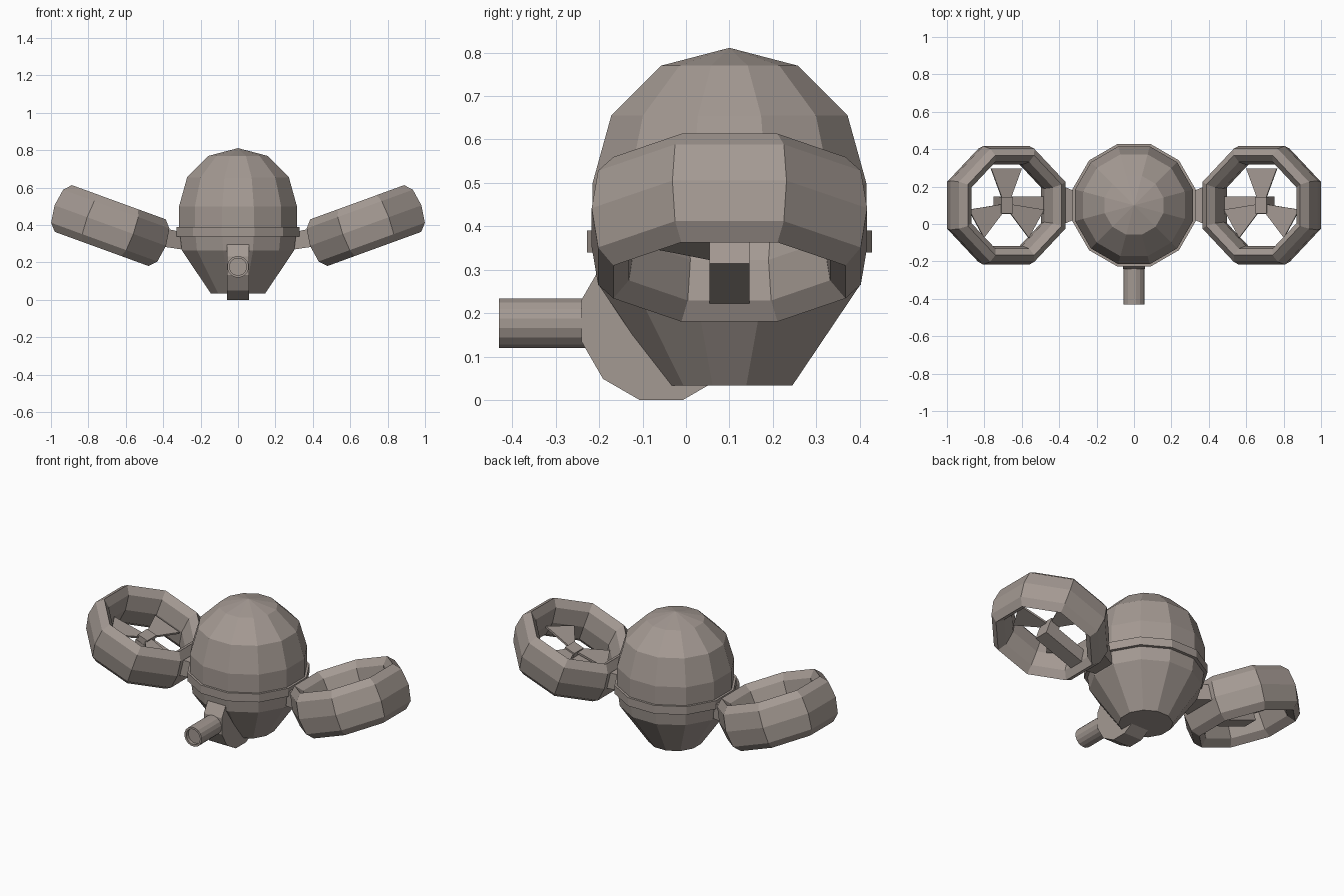
import bpy, bmesh, math
from mathutils import Matrix, Vector

if "Cube" in bpy.data.objects:
    bpy.data.objects.remove(bpy.data.objects["Cube"])

mat = bpy.data.materials.new("warm_grey")
mat.diffuse_color = (0.37, 0.32, 0.29, 1)
mat.use_nodes = True
mat.node_tree.nodes["Principled BSDF"].inputs["Base Color"].default_value = mat.diffuse_color
CY = 0.10  # y of the body axis


def finish(name, bm, matrix=Matrix()):
    bmesh.ops.remove_doubles(bm, verts=bm.verts, dist=1e-5)
    bmesh.ops.transform(bm, matrix=matrix, verts=bm.verts)
    bmesh.ops.recalc_face_normals(bm, faces=bm.faces)
    me = bpy.data.meshes.new(name)
    bm.to_mesh(me)
    bm.free()
    me.materials.append(mat)
    ob = bpy.data.objects.new(name, me)
    bpy.context.collection.objects.link(ob)
    return ob


def lathe(name, profile, sides, matrix=Matrix(), closed=False):
    """Turn (flat radius, height) points round z, with flats facing the axes."""
    bm = bmesh.new()
    k = 1 / math.cos(math.pi / sides)
    rings = []
    for r, z in profile:
        rings.append([bm.verts.new((r * k * math.cos(a), r * k * math.sin(a), z))
                      for a in ((i + 0.5) * math.tau / sides for i in range(sides))])
    pairs = list(zip(rings, rings[1:]))
    if closed:
        pairs.append((rings[-1], rings[0]))
    for a, b in pairs:
        for i in range(sides):
            j = (i + 1) % sides
            bm.faces.new((a[i], a[j], b[j], b[i]))
    return finish(name, bm, matrix)


def loft(name, a, b, matrix=Matrix()):
    """Solid between two matching outlines."""
    bm = bmesh.new()
    va = [bm.verts.new(p) for p in a]
    vb = [bm.verts.new(p) for p in b]
    bm.faces.new(va)
    bm.faces.new(vb)
    for i in range(len(va)):
        j = (i + 1) % len(va)
        bm.faces.new((va[i], va[j], vb[j], vb[i]))
    return finish(name, bm, matrix)


def box(name, x0, x1, hy, z0, z1, matrix):
    rect = [(x0, -hy), (x1, -hy), (x1, hy), (x0, hy)]
    return loft(name, [(x, y, z0) for x, y in rect], [(x, y, z1) for x, y in rect], matrix)


# Body: domed head, waist band and tapering base
axis = Matrix.Translation((0, CY, 0))
lathe("head_dome", [(0, 0.811), (0.157, 0.77), (0.272, 0.655), (0.315, 0.5),
                    (0.315, 0.365), (0, 0.365)], 12, axis)
lathe("waist_band", [(0, 0.39), (0.328, 0.39), (0.328, 0.34), (0, 0.34)], 12, axis)
lathe("lower_body", [(0, 0.36), (0.312, 0.36), (0.3, 0.264), (0.145, 0.034), (0, 0.034)], 12, axis)

# Gun: twelve-sided disc mount under the front, with a hollow-ended barrel
lathe("gun_mount", [(0, -0.06), (0.183, -0.06), (0.183, 0.06), (0, 0.06)], 12,
      Matrix.Translation((0, -0.057, 0.183)) @ Matrix.Rotation(math.pi / 2, 4, 'Y'))
lathe("gun_barrel", [(0, 0), (0.057, 0), (0.057, 0.23), (0.045, 0.23), (0.045, 0.21), (0, 0.21)], 16,
      Matrix.Translation((0, -0.2, 0.177)) @ Matrix.Rotation(math.pi / 2, 4, 'X'))

# Ducted fans, tilted up on each side
duct = [(0.267 + 0.05 * math.cos(a), 0.133 * math.sin(a))
        for a in (i * math.tau / 8 for i in range(8))]
for s, side in ((1, "right"), (-1, "left")):
    tilt = (Matrix.Translation((s * 0.683, CY, 0.397))
            @ Matrix.Rotation(math.radians(-20 * s), 4, 'Y'))
    lathe(side + "_fan_duct", duct, 8, tilt, closed=True)
    box(side + "_motor_arm", -0.235 * s, 0.035 * s, 0.046, -0.1, -0.02, tilt)
    box(side + "_fan_hub", -0.033 * s, 0.033 * s, 0.044, -0.02, 0.015, tilt)
    # Three wedge blades
    tri = [(-0.01, 0.0), (0.01, 0.0), (0.087, 0.197), (-0.087, 0.197)]
    for i in range(3):
        loft(f"{side}_fan_blade_{i + 1}", [(x, y, -0.006) for x, y in tri],
             [(x, y, 0.006) for x, y in tri],
             tilt @ Matrix.Rotation(i * math.tau / 3, 4, 'Z'))

    # Flared bracket joining the duct to the body
    def end(x, h, z0, z1):
        return [(s * x, CY - h, z0), (s * x, CY + h, z0), (s * x, CY + h, z1), (s * x, CY - h, z1)]
    loft(side + "_bracket", end(0.29, 0.065, 0.268, 0.36), end(0.405, 0.112, 0.285, 0.385))
